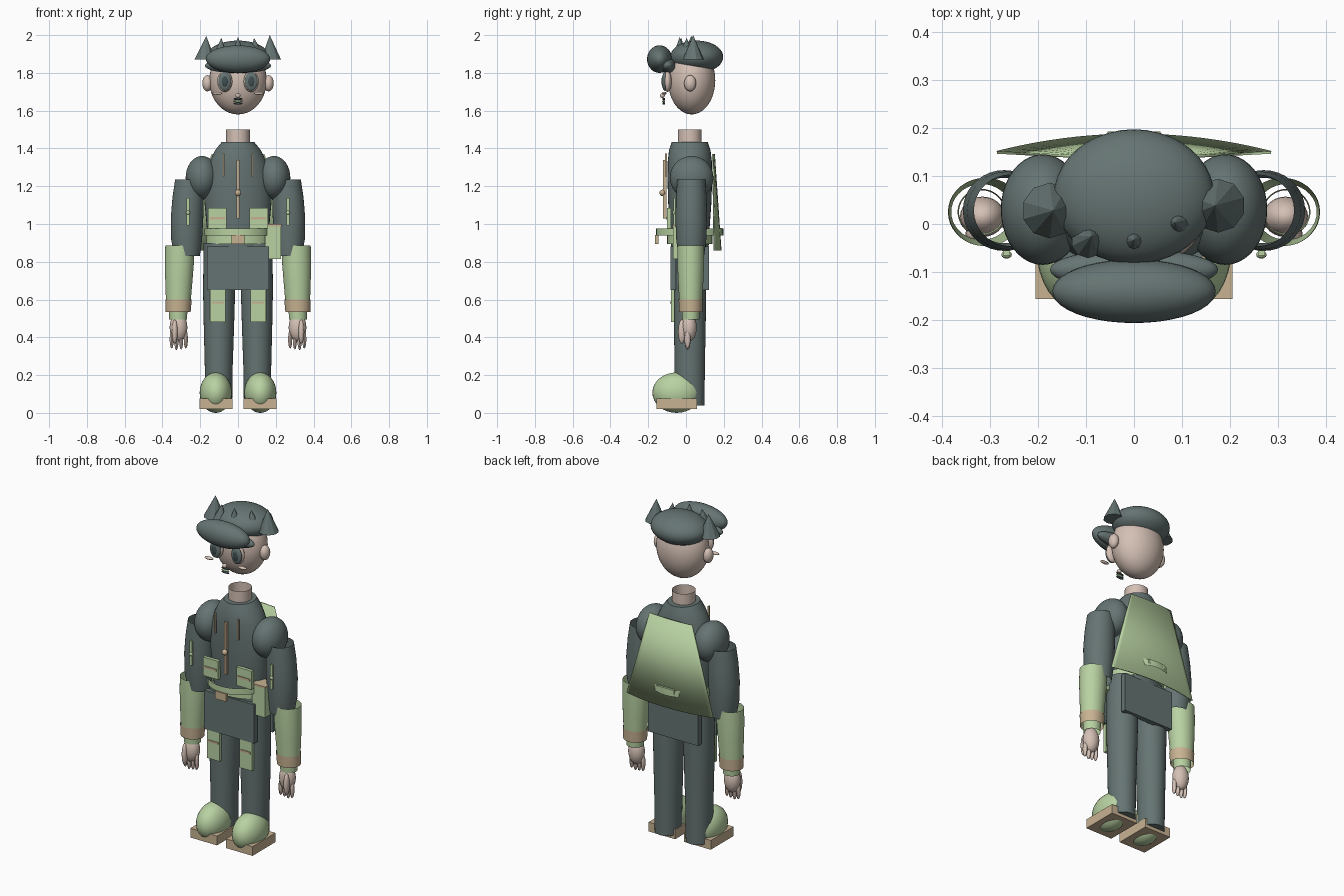
import bpy, bmesh, math
from mathutils import Vector

old = bpy.data.objects.get("Cube")
if old:
    bpy.data.objects.remove(old, do_unlink=True)


def material(name, rgb):
    m = bpy.data.materials.new(name)
    m.use_nodes = True
    m.diffuse_color = (*rgb, 1)
    m.node_tree.nodes["Principled BSDF"].inputs["Base Color"].default_value = (*rgb, 1)
    return m


SLATE = material("slate", (0.13, 0.175, 0.17))
GREEN = material("pale green", (0.48, 0.64, 0.36))
TAN = material("tan", (0.58, 0.45, 0.29))
SKIN = material("skin", (0.66, 0.53, 0.46))
DARK = material("dark iris", (0.05, 0.075, 0.08))


def finish(name, bm, mat, smooth=True):
    me = bpy.data.meshes.new(name)
    bmesh.ops.recalc_face_normals(bm, faces=bm.faces)
    bm.to_mesh(me)
    bm.free()
    me.materials.append(mat)
    ob = bpy.data.objects.new(name, me)
    bpy.context.collection.objects.link(ob)
    if smooth:
        bpy.ops.object.select_all(action="DESELECT")
        ob.select_set(True)
        bpy.context.view_layer.objects.active = ob
        bpy.ops.object.shade_smooth_by_angle(angle=math.radians(40))
    return ob


def ball(name, mat, loc, radii, seg=32):
    bm = bmesh.new()
    bmesh.ops.create_uvsphere(bm, u_segments=seg, v_segments=seg // 2, radius=1)
    bmesh.ops.scale(bm, vec=radii, verts=bm.verts)
    bmesh.ops.translate(bm, vec=loc, verts=bm.verts)
    return finish(name, bm, mat)


def box(name, mat, loc, size):
    bm = bmesh.new()
    bmesh.ops.create_cube(bm, size=1)
    bmesh.ops.scale(bm, vec=size, verts=bm.verts)
    bmesh.ops.translate(bm, vec=loc, verts=bm.verts)
    return finish(name, bm, mat, False)


def spike(name, mat, base, apex, radius):
    bm = bmesh.new()
    bmesh.ops.create_cone(bm, cap_ends=True, segments=10, radius1=radius, radius2=0, depth=1)
    for v in bm.verts:
        v.co = Vector(apex) if v.co.z > 0 else Vector(base) + Vector((v.co.x, v.co.y, 0))
    return finish(name, bm, mat, False)


def loft(name, mat, rings, cy=0.02, caps=False, seg=36):
    """Skin elliptical rings given as (z, centre x, x radius, y radius)."""
    bm = bmesh.new()
    loops = []
    for z, cx, rx, ry in rings:
        loops.append([bm.verts.new((cx + rx * math.cos(a), cy + ry * math.sin(a), z))
                      for a in (2 * math.pi * i / seg for i in range(seg))])
    for a, b in zip(loops, loops[1:]):
        for i in range(seg):
            j = (i + 1) % seg
            bm.faces.new((a[i], a[j], b[j], b[i]))
    if caps:
        bm.faces.new(loops[0])
        bm.faces.new(loops[-1])
    return finish(name, bm, mat)


# Head and face
ball("head", SKIN, (0, 0.03, 1.76), (0.152, 0.125, 0.18), 40)
ball("nose", SKIN, (0, -0.125, 1.68), (0.013, 0.013, 0.013), 16)
for z, mat in ((1.662, DARK), (1.65, GREEN), (1.638, DARK)):
    ball("mouth", mat, (0, -0.118, z), (0.026, 0.008, 0.006), 16)

# Cap of hair with a front roll and spikes
hair = ball("hair_cap", SLATE, (0, 0.057, 1.885), (0.167, 0.14, 0.086), 40)
ball("hair_roll", SLATE, (0, -0.14, 1.873), (0.17, 0.066, 0.073), 40)
ball("hair_band", SLATE, (0, -0.095, 1.838), (0.175, 0.043, 0.04))
spike("spike_right", SLATE, (-0.175, 0.028, 1.87), (-0.168, 0.028, 1.995), 0.058)
spike("spike_front_right", SLATE, (-0.095, -0.035, 1.9), (-0.088, -0.025, 1.985), 0.036)
spike("spike_middle", SLATE, (0, -0.033, 1.92), (0, -0.033, 1.99), 0.026)
spike("spike_front_left", SLATE, (0.095, 0.003, 1.92), (0.085, 0.003, 1.985), 0.028)
spike("spike_left", SLATE, (0.175, 0.038, 1.87), (0.168, 0.038, 2.0), 0.056)

# Neck and torso
loft("neck", SKIN, [(1.38, 0, 0.063, 0.063), (1.5, 0, 0.063, 0.063)])
loft("torso", SLATE, [(0.88, 0, 0.155, 0.1), (0.98, 0, 0.165, 0.105), (1.12, 0, 0.178, 0.115),
                      (1.24, 0, 0.176, 0.118), (1.33, 0, 0.15, 0.117), (1.39, 0, 0.122, 0.11),
                      (1.435, 0, 0.085, 0.095)], caps=True)

# Zip and buckle
box("zip", TAN, (0, -0.112, 1.185), (0.014, 0.018, 0.31))
ball("zip_pull", TAN, (0, -0.125, 1.165), (0.017, 0.015, 0.017), 16)
loft("belt", GREEN, [(0.938, 0, 0.178, 0.178), (0.976, 0, 0.178, 0.178)])
loft("belt_lower", GREEN, [(0.895, 0, 0.168, 0.12), (0.938, 0, 0.168, 0.12)])
box("buckle", TAN, (0, -0.155, 0.918), (0.07, 0.02, 0.046))

# Hip plates and hip pouch
box("front_hip_plate", SLATE, (0, -0.068, 0.765), (0.33, 0.03, 0.23))
box("back_hip_plate", SLATE, (0, 0.106, 0.765), (0.33, 0.03, 0.23))
box("hip_pouch", GREEN, (0.185, -0.03, 0.905), (0.085, 0.08, 0.18))
box("pouch_flap", TAN, (0.185, -0.03, 0.993), (0.088, 0.084, 0.012))

# Paired parts
for side, s in (("left", 1), ("right", -1)):
    ball(side + "_ear", SKIN, (s * 0.162, 0.022, 1.745), (0.027, 0.032, 0.043), 24)
    ball(side + "_eye", SKIN, (s * 0.07, -0.098, 1.755), (0.04, 0.022, 0.056), 24)
    ball(side + "_iris", SLATE, (s * 0.07, -0.113, 1.755), (0.034, 0.014, 0.05), 24)
    ball(side + "_pupil", DARK, (s * 0.07, -0.122, 1.755), (0.018, 0.008, 0.03), 16)
    ball(side + "_cheek", SKIN, (s * 0.11, -0.115, 1.692), (0.028, 0.012, 0.008), 16)

    # Arm sleeves
    ball(side + "_shoulder", SLATE, (s * 0.19, 0.03, 1.245), (0.087, 0.115, 0.115), 40)
    loft(side + "_upper_sleeve", SLATE,
         [(0.83, s * 0.27, 0.068, 0.068), (0.92, s * 0.272, 0.082, 0.08),
          (1.03, s * 0.27, 0.086, 0.084), (1.14, s * 0.264, 0.083, 0.081),
          (1.235, s * 0.257, 0.076, 0.074)], cy=0.028)
    loft(side + "_forearm_sleeve", GREEN,
         [(0.55, s * 0.317, 0.063, 0.058), (0.7, s * 0.313, 0.072, 0.067),
          (0.8, s * 0.31, 0.077, 0.071), (0.885, s * 0.308, 0.077, 0.071)], cy=0.025)
    loft(side + "_cuff", TAN, [(0.533, s * 0.317, 0.066, 0.061), (0.6, s * 0.315, 0.07, 0.064)],
         cy=0.025)
    loft(side + "_wrist_band", GREEN, [(0.495, s * 0.317, 0.047, 0.045),
                                       (0.56, s * 0.317, 0.05, 0.048)], cy=0.025)
    box(side + "_arm_tab", GREEN, (s * 0.265, -0.06, 1.065), (0.015, 0.01, 0.145))
    ball(side + "_arm_stud", GREEN, (s * 0.265, -0.064, 1.06), (0.011, 0.008, 0.011), 12)

    # Hands
    ball(side + "_palm", SKIN, (s * 0.315, 0.015, 0.452), (0.047, 0.042, 0.075), 24)
    for i in range(4):
        ball(side + "_finger", SKIN, (s * (0.276 + i * 0.025), 0.008, 0.39 - 0.004 * (i % 3)),
             (0.011, 0.016, 0.05), 12)
    ball(side + "_thumb", SKIN, (s * 0.335, -0.022, 0.43), (0.016, 0.02, 0.065), 12)

    # Pockets and chest strips
    box(side + "_chest_strip", TAN, (s * 0.076, -0.106, 1.312), (0.009, 0.012, 0.12))
    box(side + "_chest_pocket", GREEN, (s * 0.11, -0.09, 1.03), (0.1, 0.02, 0.11))
    box(side + "_chest_pocket_stripe", TAN, (s * 0.11, -0.102, 1.03), (0.08, 0.006, 0.012))
    box(side + "_thigh_pocket", GREEN, (s * 0.106, -0.07, 0.565), (0.082, 0.018, 0.17))
    box(side + "_thigh_pocket_stripe", TAN, (s * 0.106, -0.081, 0.585), (0.064, 0.006, 0.012))

    # Leg and shoe
    loft(side + "_leg", SLATE,
         [(0.04, s * 0.102, 0.071, 0.078), (0.25, s * 0.102, 0.074, 0.08),
          (0.45, s * 0.101, 0.08, 0.084), (0.65, s * 0.1, 0.085, 0.087),
          (0.9, s * 0.098, 0.084, 0.087)], caps=True)
    ball(side + "_shoe", GREEN, (s * 0.118, -0.05, 0.107), (0.085, 0.128, 0.107))
    box(side + "_sole", TAN, (s * 0.117, -0.048, 0.048), (0.175, 0.215, 0.055))


# Curved sheet for the cape and its back tab
def sheet(name, mat, z0, z1, w0, w1, depth, lift=0, thick=0.006):
    bm = bmesh.new()
    cols = 24
    rows = []
    for z, w, y in ((z0, w0, 0.185 + lift), (z1, w1, 0.15 + lift)):
        rows.append([bm.verts.new((w * u, y - depth * (w / w0) ** 2 * u * u, z))
                     for u in (2 * i / cols - 1 for i in range(cols + 1))])
    for i in range(cols):
        bm.faces.new((rows[0][i], rows[0][i + 1], rows[1][i + 1], rows[1][i]))
    ob = finish(name, bm, mat)
    mod = ob.modifiers.new("thickness", "SOLIDIFY")
    mod.thickness = thick
    mod.offset = 0
    return ob


sheet("cape", GREEN, 0.86, 1.37, 0.285, 0.14, 0.036)
bm = bmesh.new()
bmesh.ops.create_cube(bm, size=1)
bmesh.ops.scale(bm, vec=(0.11, 0.012, 0.025), verts=bm.verts)
bmesh.ops.translate(bm, vec=(0, 0.186, 0.965), verts=bm.verts)
finish("cape_tab", bm, GREEN, False)
